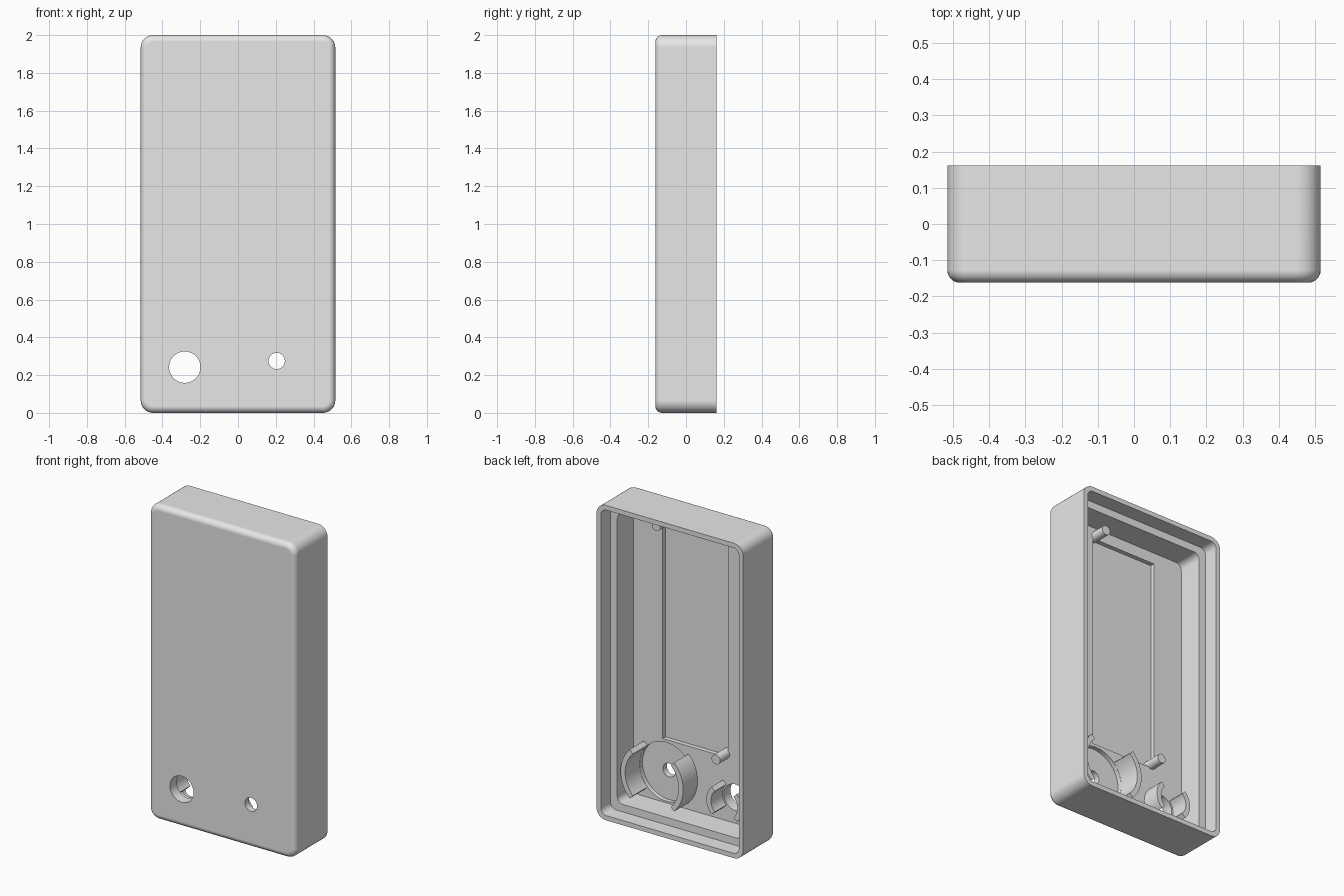
import bpy, bmesh, math
from mathutils import Matrix, Vector

cube = bpy.data.objects.get("Cube")
if cube:
    bpy.data.objects.remove(cube, do_unlink=True)

grey = bpy.data.materials.new("light_grey")
grey.use_nodes = True
grey.diffuse_color = (0.8, 0.8, 0.8, 1)
grey.node_tree.nodes["Principled BSDF"].inputs["Base Color"].default_value = (0.8, 0.8, 0.8, 1)

FLOOR, POCKET, LEDGE, BACK = -0.095, -0.123, 0.066, 0.162


def make(name, bm):
    bmesh.ops.recalc_face_normals(bm, faces=bm.faces)
    mesh = bpy.data.meshes.new(name)
    bm.to_mesh(mesh)
    bm.free()
    mesh.materials.append(grey)
    obj = bpy.data.objects.new(name, mesh)
    bpy.context.collection.objects.link(obj)
    return obj


def activate(obj):
    bpy.ops.object.select_all(action='DESELECT')
    obj.select_set(True)
    bpy.context.view_layer.objects.active = obj


def smooth(obj):
    activate(obj)
    bpy.ops.object.shade_smooth_by_angle(angle=math.radians(30))


def loft(bm, rings, closed=False):
    loops = [[bm.verts.new(p) for p in ring] for ring in rings]
    for a, b in zip(loops, loops[1:]):
        for i in range(len(a)):
            j = (i + 1) % len(a)
            bm.faces.new((a[i], a[j], b[j], b[i]))
    bm.faces.new(loops[0])
    bm.faces.new(loops[-1])


def rounded_ring(inset, y, radius, steps=8):
    """Rounded rectangle in the xz plane, shrunk by inset."""
    hw, hh = 0.515 - inset - radius, 1 - inset - radius
    pts = []
    for q, (sx, sz) in enumerate(((1, 1), (-1, 1), (-1, -1), (1, -1))):
        for k in range(steps + 1):
            a = (q + k / steps) * math.pi / 2
            pts.append((sx * hw + radius * math.cos(a), y,
                        1 + sz * hh + radius * math.sin(a)))
    return pts


def cylinder(name, x, z, r, y0, y1, seg=48):
    bm = bmesh.new()
    loft(bm, [[(x + r * math.cos(2 * math.pi * k / seg), y,
                z + r * math.sin(2 * math.pi * k / seg)) for k in range(seg)]
              for y in (y0, y1)])
    return make(name, bm)


def arc_wall(name, x, z, r_in, r_out, y0, y1, middle, half=45, seg=16):
    """Upright part of a round collar, centred on the angle middle."""
    angles = [math.radians(middle - half + 2 * half * k / seg) for k in range(seg + 1)]
    bm = bmesh.new()
    rings = [[(x + r * math.cos(a), y, z + r * math.sin(a))
              for r, y in ((r_in, y0), (r_out, y0), (r_out, y1), (r_in, y1))]
             for a in angles]
    loft(bm, rings)
    smooth(make(name, bm))


# Case shell: filleted front, walls, lip, ledge and floor in one loft
fillet, corner = 0.035, 0.065
rings = []
for k in range(7):
    a = k / 6 * math.pi / 2
    inset = fillet * (1 - math.sin(a))
    rings.append(rounded_ring(inset, -BACK + fillet * (1 - math.cos(a)), corner - inset))
for inset, y, radius in ((0, BACK, corner), (0.03, BACK, 0.04), (0.03, LEDGE, 0.04),
                         (0.078, LEDGE, 0.04), (0.078, FLOOR, 0.04)):
    rings.append(rounded_ring(inset, y, radius))
bm = bmesh.new()
loft(bm, rings)
case = make("case_shell", bm)

# Holes and shallow pockets cut into the front wall
bm = bmesh.new()
bmesh.ops.create_cube(bm, size=1, matrix=Matrix.Translation((0, POCKET + 0.05, 1.165))
                      @ Matrix.Diagonal(Vector((0.46, 0.1, 1.37, 1))))
cutters = [make("screen_pocket_cutter", bm),
           cylinder("round_pocket_cutter", 0.205, 0.275, 0.187, POCKET, 0),
           cylinder("small_hole_cutter", 0.205, 0.275, 0.043, -0.3, 0.1),
           cylinder("large_hole_cutter", -0.282, 0.242, 0.083, -0.3, 0.1)]
for cutter in cutters:
    cutter.hide_render = True
    activate(case)
    mod = case.modifiers.new("cut", 'BOOLEAN')
    mod.operation, mod.solver, mod.object = 'DIFFERENCE', 'EXACT', cutter
    bpy.ops.object.modifier_apply(modifier=mod.name)
    bpy.data.objects.remove(cutter, do_unlink=True)
smooth(case)
weighted = case.modifiers.new("weighted_normals", 'WEIGHTED_NORMAL')
weighted.keep_sharp = True

# Split collars around the two holes
for side, middle in (("left", 0), ("right", 180)):
    arc_wall("large_collar_" + side, 0.205, 0.275, 0.188, 0.22, POCKET - 0.005, 0.05, middle)
    arc_wall("small_collar_" + side, -0.282, 0.242, 0.093, 0.125, FLOOR - 0.01, 0.02, middle)

# Locating pegs at opposite corners of the screen pocket
for name, x, z in (("upper_peg", 0.21, 1.87), ("lower_peg", -0.21, 0.5)):
    smooth(cylinder(name, x, z, 0.03, POCKET - 0.005, 0, 32))
